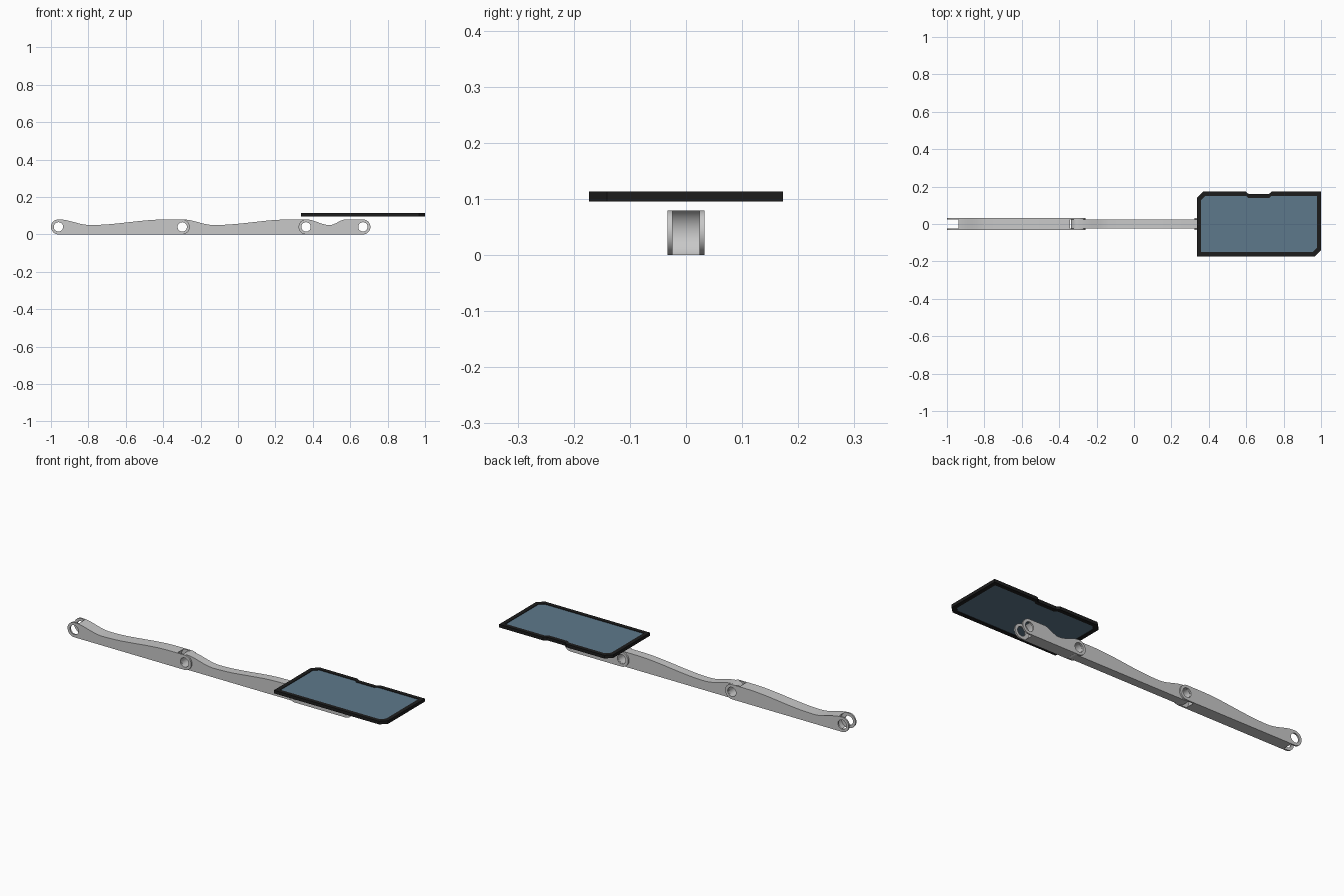
import bpy, bmesh, math
from mathutils import Matrix

if "Cube" in bpy.data.objects:
    bpy.data.objects.remove(bpy.data.objects["Cube"])


def material(name, rgb):
    m = bpy.data.materials.new(name)
    m.diffuse_color = (*rgb, 1)
    m.use_nodes = True
    m.node_tree.nodes["Principled BSDF"].inputs["Base Color"].default_value = m.diffuse_color
    return m


GREY = material("light grey metal", (0.58, 0.58, 0.58))
BLACK = material("black frame", (0.012, 0.012, 0.012))
BLUE = material("blue glass", (0.11, 0.19, 0.26))
R, HOLE = 0.04, 0.025     # end radius and pivot hole radius, pivots sit at z = R


def add_object(name, bm, mat):
    bmesh.ops.recalc_face_normals(bm, faces=bm.faces)
    me = bpy.data.meshes.new(name)
    bm.to_mesh(me)
    bm.free()
    ob = bpy.data.objects.new(name, me)
    bpy.context.collection.objects.link(ob)
    me.materials.append(mat)
    return ob


def prism(name, points, axis, lo, hi, mat):
    """Extrude a closed outline along y (x,z points) or z (x,y points)."""
    bm = bmesh.new()
    place = (lambda p, d: (p[0], d, p[1])) if axis == 'Y' else (lambda p, d: (p[0], p[1], d))
    face = bm.faces.new([bm.verts.new(place(p, lo)) for p in points])
    new = bmesh.ops.extrude_face_region(bm, geom=[face])['geom']
    shift = (0, hi - lo, 0) if axis == 'Y' else (0, 0, hi - lo)
    bmesh.ops.translate(bm, vec=shift, verts=[v for v in new if isinstance(v, bmesh.types.BMVert)])
    return add_object(name, bm, mat)


def arc(cx, r, a0, a1, n=16):
    return [(cx + r * math.cos(math.radians(a0 + (a1 - a0) * i / n)),
             R + r * math.sin(math.radians(a0 + (a1 - a0) * i / n))) for i in range(n + 1)]


def cut(ob, x, radius, half):
    """Subtract a cylinder lying along y."""
    bm = bmesh.new()
    bmesh.ops.create_cone(bm, cap_ends=True, segments=40, radius1=radius, radius2=radius,
                          depth=2 * half, matrix=Matrix.Translation((x, 0, R)) @ Matrix.Rotation(math.pi / 2, 4, 'X'))
    cutter = add_object("cutter", bm, GREY)
    cutter.hide_render = True
    mod = ob.modifiers.new("cut", 'BOOLEAN')
    mod.operation, mod.solver, mod.object = 'DIFFERENCE', 'EXACT', cutter
    bpy.context.view_layer.objects.active = ob
    bpy.ops.object.modifier_apply(modifier=mod.name)
    bpy.data.objects.remove(cutter)


def arm(name, a, b, dip, peak, half, forks=()):
    """Link with round ends at pivots a and b and a wavy top edge."""
    def ease(x0, z0, x1, z1, n=16):
        return [(x0 + (x1 - x0) * i / n,
                 z0 + (z1 - z0) * (1 - math.cos(math.pi * i / n)) / 2) for i in range(1, n)]
    low, top = 0.05, 2 * R
    wave = ease(b - peak, top, a + dip, low) + [(a + dip, low)] + ease(a + dip, low, a, top)
    outline = arc(b, R, -90, 90) + [(b - peak, top)] + wave + arc(a, R, 90, 270)
    ob = prism(name, outline, 'Y', -half, half, GREY)
    for x, radius in forks:
        cut(ob, x, radius, 0.0245)
    for x in (a, b):
        cut(ob, x, HOLE, 0.1)
    bpy.ops.object.select_all(action='DESELECT')
    ob.select_set(True)
    bpy.context.view_layer.objects.active = ob
    bpy.ops.object.shade_smooth_by_angle(angle=math.radians(30))


# Three linked arms: forked, tongued, forked
P = (-0.96, -0.298, 0.364, 0.668)
arm("base_arm", P[0], P[1], 0.17, 0.08, 0.033, [(P[0], 0.045), (P[1], 0.06)])
arm("middle_arm", P[1], P[2], 0.17, 0.08, 0.0235)
arm("end_arm", P[2], P[3], 0.125, 0.09, 0.033, [(P[2], 0.045), (P[3], 0.045)])

# Screen panel: two clipped corners and a shallow notch in the back edge
X0, X1, Y0, Y1, T = 0.337, 1.0, -0.173, 0.173, 0.022


def panel_outline(i):
    c = 0.032 - i * 0.4   # corner clip shrinks slightly on the inset outline
    x0, x1, y0, y1 = X0 + i, X1 - i, Y0 + i, Y1 - i
    return [(x0, y0), (x1 - c, y0), (x1, y0 + c), (x1, y1),
            (0.737, y1), (0.722, y1 - 0.012), (0.612, y1 - 0.012), (0.597, y1),
            (x0 + c, y1), (x0, y1 - c)]


# Frame ring joins the outer and inset outlines at both heights
bm = bmesh.new()
rings = [[bm.verts.new((x, y, z)) for x, y in panel_outline(i)]
         for i, z in ((0, 0.096), (0, 0.113), (T, 0.113), (T, 0.096))]
n = len(rings[0])
for k in range(4):
    r, s = rings[k], rings[(k + 1) % 4]
    for j in range(n):
        bm.faces.new((r[j], r[(j + 1) % n], s[(j + 1) % n], s[j]))
add_object("screen_frame", bm, BLACK)
prism("screen_glass", panel_outline(T), 'Z', 0.099, 0.110, BLUE)
